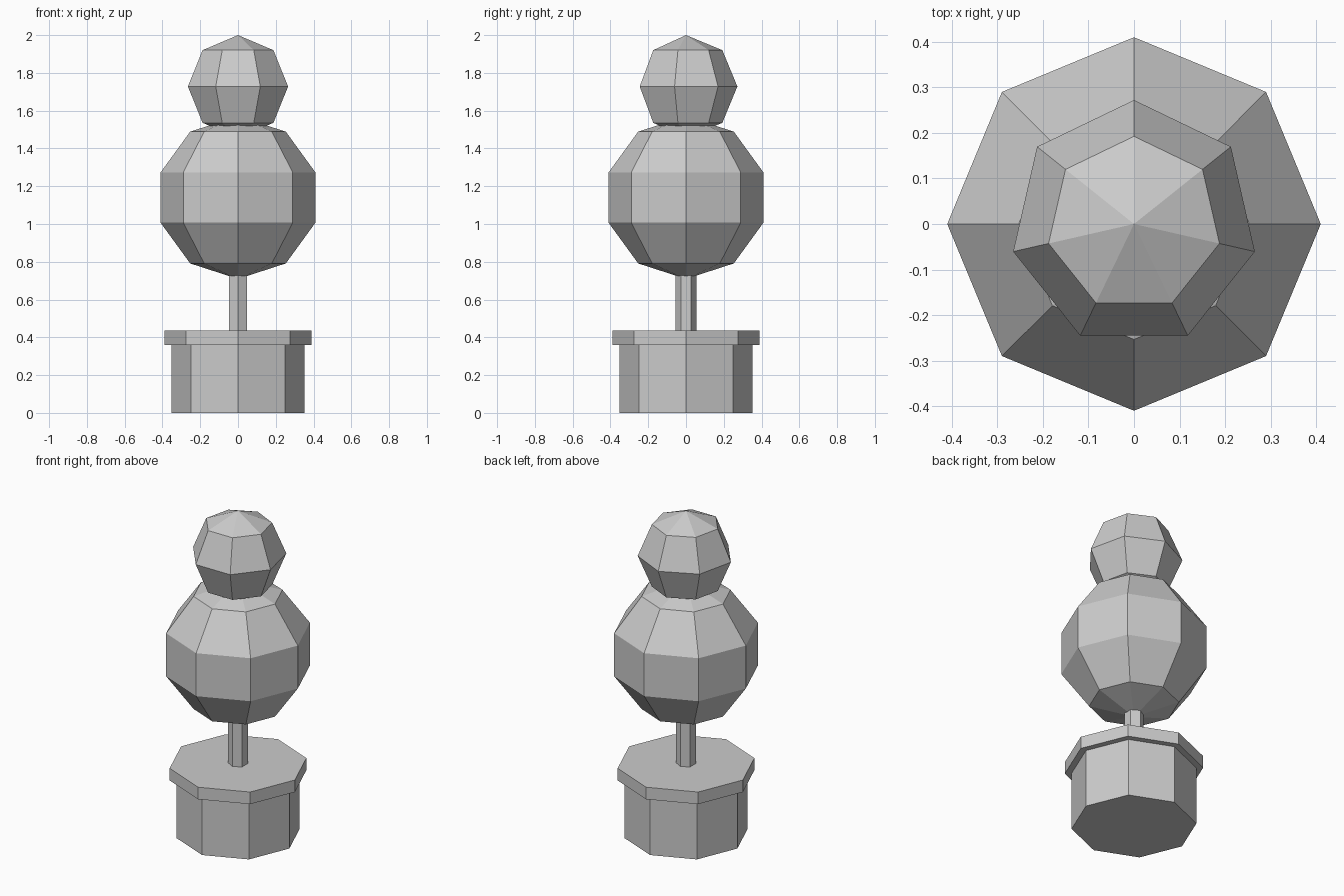
import bpy
import bmesh
from math import sin, cos, pi

cube = bpy.data.objects.get("Cube")
if cube:
    bpy.data.objects.remove(cube, do_unlink=True)

# Single plain grey
grey = bpy.data.materials.new("plain_grey")
grey.use_nodes = True
colour = (0.6, 0.6, 0.6, 1)
grey.diffuse_color = colour
grey.node_tree.nodes["Principled BSDF"].inputs["Base Color"].default_value = colour


def lathe(name, sides, profile, start=0.0):
    """Flat-faced closed solid from (radius, z) rings, bottom to top."""
    bm = bmesh.new()
    rings = []
    for radius, z in profile:
        if radius == 0:
            rings.append([bm.verts.new((0, 0, z))] * sides)
        else:
            angles = [start + 2 * pi * i / sides for i in range(sides)]
            rings.append([bm.verts.new((radius * cos(a), radius * sin(a), z)) for a in angles])
    for low, high in zip(rings, rings[1:]):
        for i in range(sides):
            j = (i + 1) % sides
            corners = [low[i], low[j], high[j], high[i]]
            bm.faces.new(list(dict.fromkeys(corners)))
    if profile[0][0] > 0:
        bm.faces.new(rings[0][::-1])
    if profile[-1][0] > 0:
        bm.faces.new(rings[-1])
    bmesh.ops.recalc_face_normals(bm, faces=bm.faces)
    mesh = bpy.data.meshes.new(name)
    bm.to_mesh(mesh)
    bm.free()
    mesh.materials.append(grey)
    obj = bpy.data.objects.new(name, mesh)
    bpy.context.collection.objects.link(obj)
    return obj


def ball(name, sides, rows, radius, centre, start=0.0):
    """Faceted ball with the given number of rows between its poles."""
    steps = [pi * k / rows for k in range(1, rows)]
    profile = [(radius * sin(t), centre - radius * cos(t)) for t in steps]
    profile = [(0, centre - radius)] + profile + [(0, centre + radius)]
    return lathe(name, sides, profile, start)


# Pot and its rim
lathe("pot", 8, [(0.352, 0), (0.352, 0.36)])
lathe("pot_rim", 8, [(0.39, 0.36), (0.39, 0.435)])

# Thin six-sided trunk, running up into the foliage
lathe("trunk", 6, [(0.055, 0.4), (0.055, 0.8)], pi / 2)

# Clipped foliage balls
ball("lower_foliage", 8, 5, 0.431, 1.14)
ball("upper_foliage", 7, 4, 0.272, 1.728, pi / 2)
